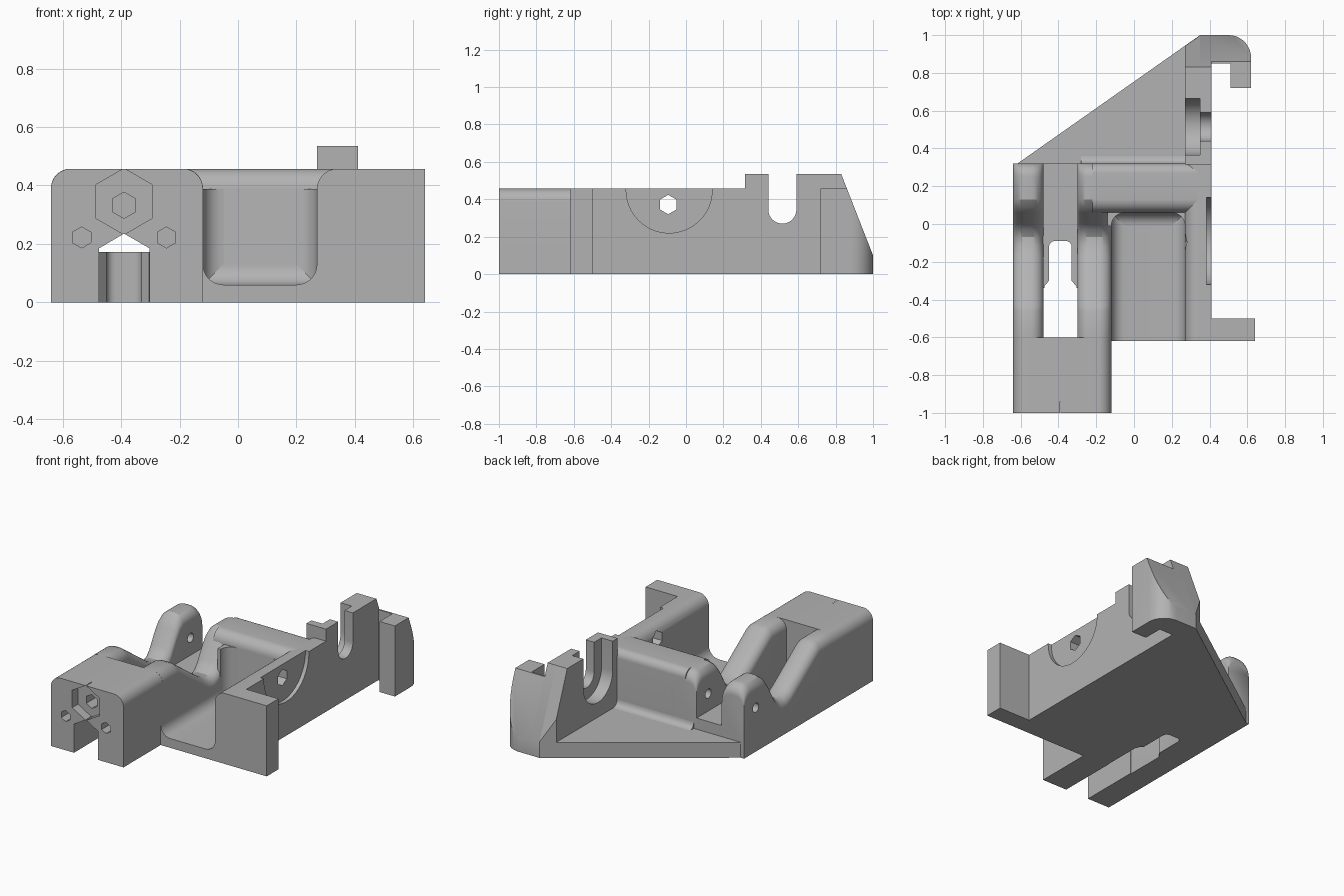
import bpy, bmesh, math
from mathutils import Vector

cube = bpy.data.objects.get("Cube")
if cube:
    bpy.data.objects.remove(cube, do_unlink=True)

grey = bpy.data.materials.new("plain_grey")
grey.use_nodes = True
grey.diffuse_color = (0.45, 0.45, 0.45, 1)
grey.node_tree.nodes["Principled BSDF"].inputs["Base Color"].default_value = grey.diffuse_color
parts = []
TOP = 0.457


def finish(name, bm):
    bmesh.ops.recalc_face_normals(bm, faces=bm.faces)
    mesh = bpy.data.meshes.new(name)
    bm.to_mesh(mesh)
    bm.free()
    mesh.materials.append(grey)
    obj = bpy.data.objects.new(name, mesh)
    bpy.context.collection.objects.link(obj)
    parts.append(obj)
    return obj


def loft(name, rings, plane=None):
    """Skin equal rings, cap both ends, optionally slice off one side of a plane."""
    bm = bmesh.new()
    vs = [[bm.verts.new(p) for p in ring] for ring in rings]
    n = len(vs[0])
    for a, b in zip(vs, vs[1:]):
        for i in range(n):
            j = (i + 1) % n
            bm.faces.new((a[i], a[j], b[j], b[i]))
    bm.faces.new(vs[0])
    bm.faces.new(vs[-1])
    if plane:
        geom = bm.verts[:] + bm.edges[:] + bm.faces[:]
        bmesh.ops.bisect_plane(bm, geom=geom, plane_co=plane[0], plane_no=plane[1], clear_outer=True)
        bmesh.ops.holes_fill(bm, edges=[e for e in bm.edges if e.is_boundary])
    return finish(name, bm)


def prism(name, pts, axis, lo, hi, plane=None):
    place = {"x": lambda u, v, d: (d, u, v),
             "y": lambda u, v, d: (u, d, v),
             "z": lambda u, v, d: (u, v, d)}[axis]
    return loft(name, [[place(u, v, d) for u, v in pts] for d in (lo, hi)], plane)


def rect(u0, u1, v0, v1):
    return [(u0, v0), (u1, v0), (u1, v1), (u0, v1)]


def arc(cu, cv, r, a0, a1, n=8):
    angles = [math.radians(a0 + (a1 - a0) * i / n) for i in range(n + 1)]
    return [(cu + r * math.cos(a), cv + r * math.sin(a)) for a in angles]


def ngon(cu, cv, r, n=6):
    return arc(cu, cv, r, 90, 90 + 360 * (n - 1) / n, n - 1)


def cut(obj, pts, axis, lo, hi):
    tool = prism("cutter", pts, axis, lo, hi)
    parts.remove(tool)
    mod = obj.modifiers.new("cut", "BOOLEAN")
    mod.operation, mod.solver, mod.object = "DIFFERENCE", "EXACT", tool
    bpy.context.view_layer.objects.active = obj
    bpy.ops.object.modifier_apply(modifier=mod.name)
    bpy.data.objects.remove(tool, do_unlink=True)


def rounded_top(u0, u1, top, r):
    return [(u0, 0), (u1, 0)] + arc(u1 - r, top - r, r, 0, 90) + arc(u0 + r, top - r, r, 90, 180)


# Front block with a gabled channel underneath
R = 0.068
block = prism("front_block", [(-0.64, 0), (-0.475, 0), (-0.475, 0.185), (-0.39, 0.235), (-0.303, 0.185),
              (-0.303, 0), (-0.12, 0)] + arc(-0.12 - R, TOP - R, R, 0, 90)
              + arc(-0.64 + R, TOP - R, R, 90, 180), "y", -1, -0.6)
cut(block, ngon(-0.39, 0.345, 0.113), "y", -1.1, -0.94)
cut(block, ngon(-0.39, 0.332, 0.045), "y", -1.1, -0.7)
for x in (-0.535, -0.245):
    cut(block, ngon(x, 0.222, 0.036), "y", -1.1, -0.7)

# Two arms that dip behind the block and rise into pivot lugs
dip = [(-0.6, TOP), (-0.46, TOP), (-0.43, 0.445), (-0.17, 0.26), (-0.12, 0.235), (-0.07, 0.23),
       (-0.03, 0.25), (0, 0.285), (0.06, 0.39), (0.09, 0.43), (0.13, TOP)]
dip += [(y, z) for y, z in reversed(arc(0.25, TOP - 0.07, 0.07, 0, 90))]
for name, x0, x1 in (("right_arm", -0.64, -0.48), ("left_arm", -0.3, -0.12)):
    arm = loft(name, [[(u, y, v) for u, v in rounded_top(x0, x1, z, 0.066)] for y, z in dip])
    cut(arm, ngon(0.2, 0.285, 0.03, 16), "x", x0 - 0.1, x1 + 0.1)

# Slotted floor between the arms
floor = prism("channel_floor", rect(-0.49, -0.29, -0.34, 0.32), "z", 0, 0.172)
slot = [(-0.475, -0.4), (-0.305, -0.4), (-0.305, -0.33), (-0.33, -0.3)]
slot += arc(-0.36, -0.12, 0.03, 0, 90, 4) + arc(-0.42, -0.12, 0.03, 90, 180, 4)
cut(floor, slot + [(-0.45, -0.3), (-0.475, -0.33)], "z", -0.1, 0.3)

# Open tray with its side wall
F = 0.07
tray = prism("tray", [(-0.14, 0), (0.41, 0), (0.41, TOP)] + arc(0.27 + F, TOP - F, F, 90, 180)
             + arc(0.27 - F, 0.06 + F, F, 0, -90) + arc(-0.12 + F, 0.06 + F, F, 270, 180)
             + [(-0.14, 0.06 + F)], "y", -0.62, 0.32)
cut(tray, arc(-0.09, TOP - 0.007, 0.23, 180, 360, 32) + [(0.14, 0.6), (-0.32, 0.6)], "x", 0.385, 0.5)
cut(tray, ngon(-0.095, 0.372, 0.052), "x", 0.1, 0.6)
prism("front_flange", rect(0.35, 0.64, -0.62, -0.5), "z", 0, TOP)

# Cross ridge behind the tray, with filleted foot and corners
prism("cross_ridge", [(-0.01, 0)] + arc(-0.01, 0.13, F, 270, 360) + arc(0.06 + F, TOP - F, F, 180, 90)
      + arc(0.32 - 0.05, TOP - 0.05, 0.05, 90, 0) + [(0.32, 0)], "x", -0.22, 0.34)
for side, x, s in (("left", 0.27, -1), ("right", -0.12, 1)):
    curve = [(x + s * (F - u), 0.06 - F + v) for u, v in arc(0, 0, F, 0, 90)]
    prism(side + "_tray_fillet", [(x - s * 0.02, 0.08)] + curve[::-1] + [(x - s * 0.02, 0.06 - F)],
          "z", 0.03, TOP - F)

# Triangular rear plate
prism("rear_plate", [(-0.64, 0.28), (-0.64, 0.3), (-0.61, 0.325), (0.35, 1), (0.41, 0.98), (0.41, 0.28)],
      "z", 0, 0.1, ((0, 0.83, 0.535), (0, 0.435, 0.17)))
prism("plate_fillet", [(0.3, 0.08), (0.3, 0.14)] + arc(0.36, 0.14, 0.04, 180, 270, 5) + [(0.36, 0.08)],
      "x", -0.28, 0.3)

# Rear wall: narrow notch outside, wide counterbore inside
for name, x0, x1, r in (("outer", 0.35, 0.41, 0.075), ("inner", 0.27, 0.35, 0.15)):
    prism(name + "_rear_wall", [(0.315, 0), (0.315, 0.535), (0.515 - r, 0.535)]
          + arc(0.515, 0.345, r, 180, 360, 20) + [(0.515 + r, 0.535), (0.83, 0.535), (1, 0.1), (1, 0)],
          "x", x0, x1, ((0.352, 1, 0), (-0.68, 0.96, 0)) if r > 0.1 else None)

# Rear hook, sloped on its back
prism("rear_hook", [(0.355, 0.85), (0.355, 1), (0.5, 1)] + arc(0.5, 0.88, 0.12, 80, 0)
      + [(0.62, 0.72), (0.51, 0.72), (0.51, 0.85)], "z", 0, TOP,
      ((0, 0.83, 0.535), Vector((0, 0.435, 0.17))))

# Smooth the curved faces, keep hard edges
bpy.ops.object.select_all(action="DESELECT")
for obj in parts:
    obj.select_set(True)
bpy.context.view_layer.objects.active = parts[0]
bpy.ops.object.shade_smooth_by_angle(angle=math.radians(30))
